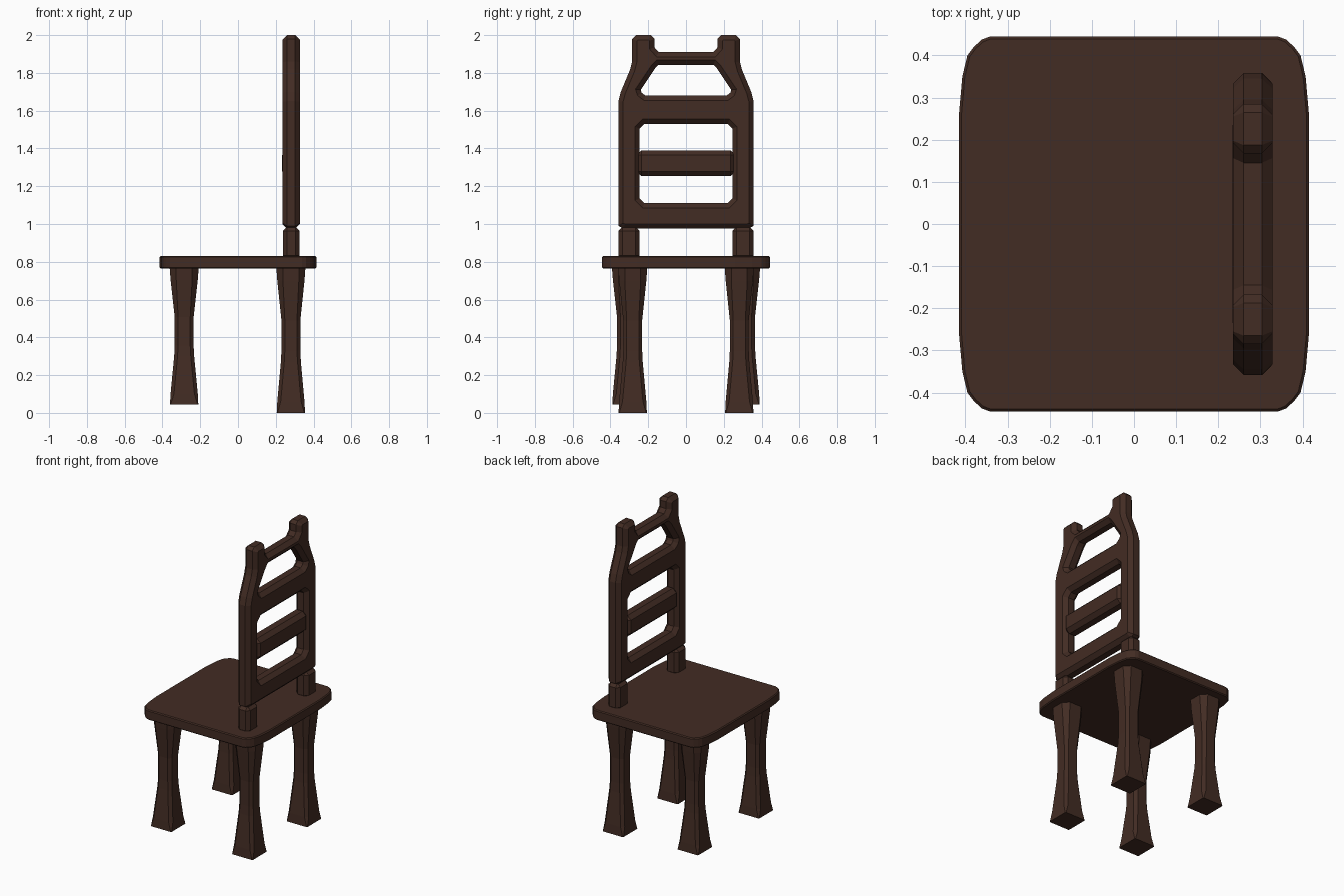
import bpy, bmesh

if "Cube" in bpy.data.objects:
    bpy.data.objects.remove(bpy.data.objects["Cube"])

wood = bpy.data.materials.new("dark brown wood")
wood.diffuse_color = (0.055, 0.025, 0.017, 1)
wood.use_nodes = True
wood.node_tree.nodes["Principled BSDF"].inputs["Base Color"].default_value = wood.diffuse_color


def finish(name, bm):
    bmesh.ops.recalc_face_normals(bm, faces=bm.faces)
    me = bpy.data.meshes.new(name)
    bm.to_mesh(me)
    bm.free()
    me.materials.append(wood)
    ob = bpy.data.objects.new(name, me)
    bpy.context.collection.objects.link(ob)
    return ob


def bevel(ob, width, angle):
    m = ob.modifiers.new("bevel", 'BEVEL')
    m.width = width
    m.segments = 1
    m.limit_method = 'ANGLE'
    m.angle_limit = angle
    return ob


def loft(name, rings):
    bm = bmesh.new()
    vs = [[bm.verts.new(p) for p in r] for r in rings]
    n = len(vs[0])
    for a, b in zip(vs, vs[1:]):
        for i in range(n):
            bm.faces.new((a[i], a[(i + 1) % n], b[(i + 1) % n], b[i]))
    bm.faces.new(vs[0][::-1])
    bm.faces.new(vs[-1])
    return finish(name, bm)


def box(name, x0, x1, y0, y1, z0, z1, width):
    rings = [[(x0, y0, z), (x1, y0, z), (x1, y1, z), (x0, y1, z)] for z in (z0, z1)]
    return bevel(loft(name, rings), width, 0.8)


# Seat: board with bowed sides and rounded corners
q = [(0.415, 0.26), (0.407, 0.35), (0.395, 0.40), (0.38, 0.42), (0.36, 0.438), (0.34, 0.445)]
outline = (q + [(-x, y) for x, y in q[::-1]] + [(-x, -y) for x, y in q]
           + [(x, -y) for x, y in q[::-1]])
bevel(loft("seat", [[(x, y, z) for x, y in outline] for z in (0.765, 0.83)]), 0.006, 1.2)

# Legs: waisted, square foot turning into a chamfered section
SECTIONS = [(0, .075, .004), (.06, .072, .018), (.27, .053, .018), (.33, .05, .018),
            (.49, .05, .018), (.70, .072, .03), (.77, .077, .035)]


def leg(name, cx, cy, base):
    rings = []
    for z, h, c in SECTIONS:
        k = h - c
        pts = [(h, -k), (h, k), (k, h), (-k, h), (-h, k), (-h, -k), (-k, -h), (k, -h)]
        zz = base + z * (0.77 - base) / 0.77
        rings.append([(cx + x, cy + y, zz) for x, y in pts])
    loft(name, rings)


for side, s in (("left", -1), ("right", 1)):
    leg("tall_leg_" + side, 0.28, s * 0.282, 0.0)
    leg("short_leg_" + side, -0.285, s * 0.315, 0.045)
    # Stub joining the backrest frame to the seat
    y0, y1 = sorted((s * 0.245, s * 0.358))
    box("post_base_" + side, 0.238, 0.326, y0, y1, 0.81, 0.985, 0.022)

# Backrest frame: half outline with rails reaching the centre line, mirrored
half = [(0, .975), (.33, .975), (.358, .99), (.358, 1.65), (.345, 1.70), (.295, 1.82), (.285, 1.86),
        (.285, 1.98), (.265, 2.0), (.187, 2.0), (.167, 1.98), (.167, 1.935), (.145, 1.91),
        (0, 1.91), (0, 1.843), (.145, 1.843), (.163, 1.825), (.24, 1.71), (.235, 1.695),
        (.215, 1.68), (0, 1.68), (0, 1.53), (.22, 1.53), (.245, 1.505), (.245, 1.135),
        (.22, 1.11), (0, 1.11)]
bm = bmesh.new()
f = bm.faces.new([bm.verts.new((0.2815, y, z)) for y, z in half])
frame = finish("backrest_frame", bm)
m = frame.modifiers.new("mirror", 'MIRROR')
m.use_axis = (False, True, False)
m = frame.modifiers.new("thickness", 'SOLIDIFY')
m.thickness = 0.093
m.offset = 0
bevel(frame, 0.025, 1.2).modifiers["bevel"].use_clamp_overlap = False

# Loose middle slat between the posts
box("middle_slat", 0.234, 0.328, -0.26, 0.26, 1.253, 1.39, 0.025)
